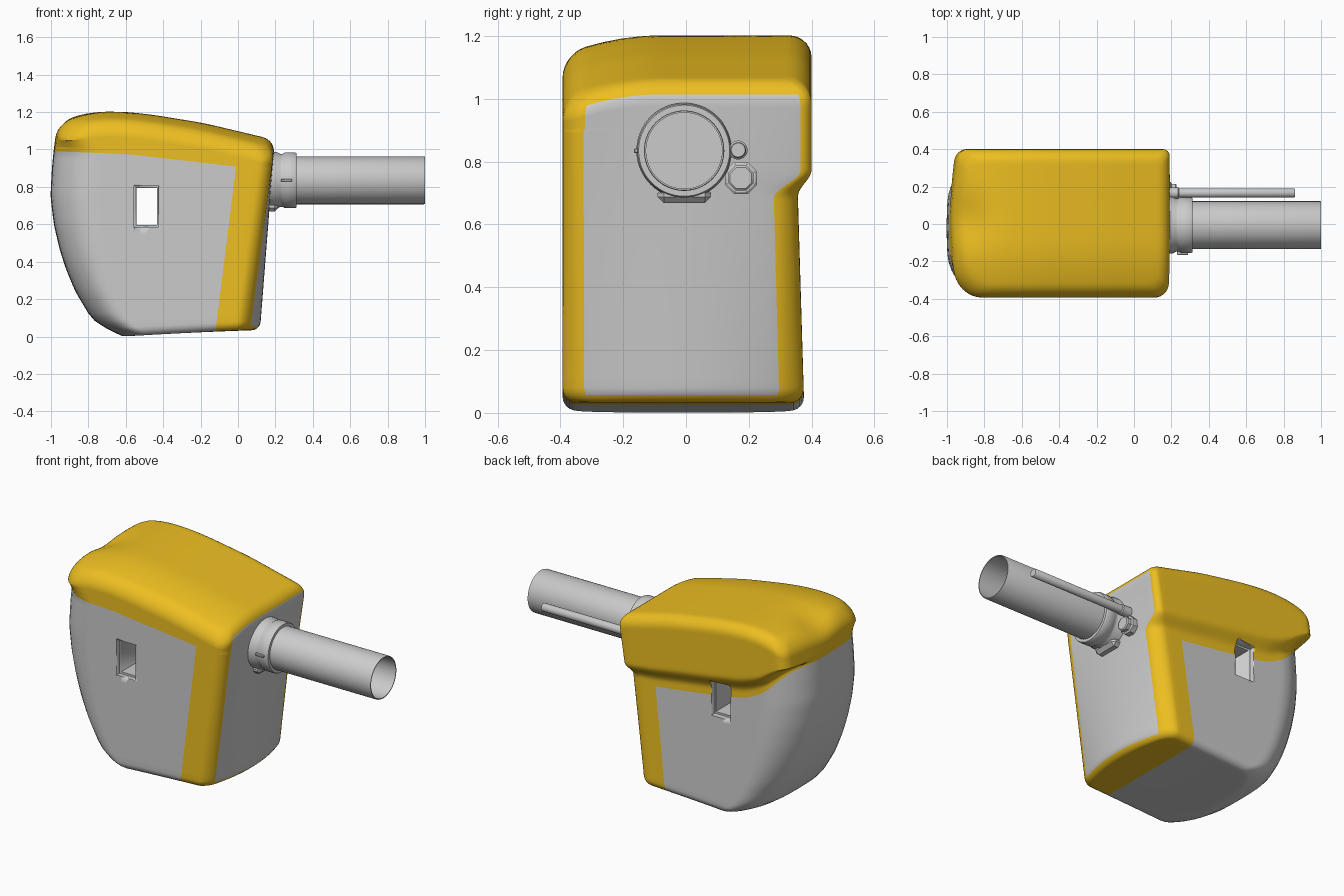
import bpy, bmesh, math
from mathutils import Vector, Matrix

if "Cube" in bpy.data.objects:
    bpy.data.objects.remove(bpy.data.objects["Cube"])


def lerp(a, b, t):
    return a + (b - a) * t


def smooth(a, b, v):
    t = min(1, max(0, (v - a) / (b - a)))
    return t * t * (3 - 2 * t)


def curve(pts, v, h=0.05):
    """Softened piecewise-linear lookup."""
    def lin(u):
        if u <= pts[0][0]:
            return pts[0][1]
        for (a, p), (b, q) in zip(pts, pts[1:]):
            if u <= b:
                return lerp(p, q, (u - a) / (b - a))
        return pts[-1][1]
    return sum(lin(v + h * k / 3) for k in range(-3, 4)) / 7


def finish(name, bm, angle=35, mats=()):
    bmesh.ops.recalc_face_normals(bm, faces=bm.faces)
    me = bpy.data.meshes.new(name)
    bm.to_mesh(me)
    bm.free()
    ob = bpy.data.objects.new(name, me)
    bpy.context.collection.objects.link(ob)
    for m in mats:
        me.materials.append(m)
    for o in bpy.context.selected_objects:
        o.select_set(False)
    ob.select_set(True)
    bpy.context.view_layer.objects.active = ob
    bpy.ops.object.shade_smooth_by_angle(angle=math.radians(angle))
    return ob


def box(name, lo, hi, bevel=0):
    bm = bmesh.new()
    lo, hi = Vector(lo), Vector(hi)
    bmesh.ops.create_cube(bm, size=1, matrix=Matrix.Translation((lo + hi) / 2) @ Matrix.Diagonal((*(hi - lo), 1)))
    if bevel:
        bmesh.ops.bevel(bm, geom=bm.edges[:], offset=bevel, segments=1, affect='EDGES')
    return finish(name, bm)


def lathe(name, profile, y, z, n=64, phase=0.0):
    """Turned part along the x axis from (x, radius) pairs."""
    bm = bmesh.new()
    rows = [[bm.verts.new((x, y + r * math.cos(2 * math.pi * i / n + phase),
                           z + r * math.sin(2 * math.pi * i / n + phase)))
             for i in range(n)] for x, r in profile]
    for a, b in zip(rows, rows[1:]):
        for i in range(n):
            bm.faces.new((a[i], a[(i + 1) % n], b[(i + 1) % n], b[i]))
    bm.faces.new(rows[0])
    bm.faces.new(rows[-1])
    return finish(name, bm)


# --- Body outlines -------------------------------------------------------
LEFT = [(0, -.62), (.02, -.66), (.045, -.71), (.09, -.78), (.24, -.87), (.36, -.92), (.47, -.955),
        (.6, -.985), (.75, -1.003), (.9, -.995), (1.0, -.985), (1.15, -.965)]
TOP = [(-1, 1.145), (-.9, 1.185), (-.77, 1.203), (-.62, 1.2), (-.47, 1.183), (-.2, 1.14), (.2, 1.05)]
BACK_LINE = [(-1, .99), (-.92, .94), (-.8, .82), (-.65, .75), (-.4, .71), (0, .66), (.2, .65)]
NC, MX, MY = 8, 28, 18      # segments per corner, long side, short side
RT, RB = .07, .045          # top and bottom edge rounding


def ring(lip, up):
    """Rounded rectangle in 0..1 space; lip tightens the back corners."""
    cs = [(1, 0, .07, .07), (1, 1, lerp(.075, .035, lip), lerp(.08, .035, lip)),
          (0, 1, lerp(.22, .06, lip), lerp(.24, .06, lip)), (0, 0, lerp(.22, .14, up), lerp(.24, .15, up))]
    arcs = []
    for k, (cx, cy, rx, ry) in enumerate(cs):
        rx, ry = rx / 1.15, ry / .78
        ox, oy = (1 - rx if cx else rx), (1 - ry if cy else ry)
        arcs.append([(ox + rx * math.cos(a), oy + ry * math.sin(a)) for a in
                     (math.pi / 2 * (k - 1 + i / NC) for i in range(NC + 1))])
    out = []
    for k in range(4):
        out += arcs[k]
        p, q, m = arcs[k][-1], arcs[(k + 1) % 4][0], (MY, MX)[k % 2]
        out += [(lerp(p[0], q[0], i / m), lerp(p[1], q[1], i / m)) for i in range(1, m)]
    return out


def place(fx, fy, part, t, dz, lip):
    x, y = -1 + 1.2 * fx, -.395 + .795 * fy
    low = .035 * fx
    line = lerp(curve([(-1, .99), (-.6, .975), (0, .91), (.2, .885)], x), curve(BACK_LINE, x), smooth(.15, .9, fy))
    high = curve(TOP, x) - .06 * (max(0, -y - .08) / .31) ** 2
    high -= .03 * math.exp(-((x + .93) / .1) ** 2 - ((y - .02) / .13) ** 2)
    z = (lerp(low + RB, line, t) if part == 0 else lerp(line, high - RT, t)) + dz
    side = (2 * fy - 1) ** 2
    xl = curve(LEFT, z, .025) + .03 * side * (1 - fx) ** 3
    xr = .035 + .158 * z + .08 * max(0, 1 - z) * (1 - side) * fx ** 3
    y1 = lerp(.377 - .03 * min(z, .8), .4, lip)
    return lerp(xl, xr, fx), lerp(-.393, y1, fy), z


# Rows: part, t, dz, inset, shrink
rows = [(0, 0, -RB, RB, q) for q in (.05, .2, .4, .6, .8, .92)]
rows += [(0, 0, -RB * math.sin(a), RB * (1 - math.cos(a)), 1) for a in (math.pi / 2 * (1 - i / 6) for i in range(6))]
rows += [(0, i / 24, 0, 0, 1) for i in range(24)]
first_up = len(rows)
rows += [(1, i / 26, 0, 0, 1) for i in range(26)]
top_round = len(rows)
rows += [(1, 1, RT * math.sin(a), RT * (1 - math.cos(a)), 1) for a in (math.pi / 2 * i / 7 for i in range(8))]
rows += [(1, 1, RT, RT, q) for q in (.95, .88, .8, .7, .6, .5, .4, .3, .2, .1, .03)]

# --- Body shell ------------------------------------------------------------
bm = bmesh.new()
loops = []
for part, t, dz, inset, q in rows:
    lip = smooth(.1, .36, t) if part else 0
    up = t if part else 0
    kx, ky = q * (1 - 2 * inset / 1.15), q * (1 - 2 * inset / .78)
    loops.append([bm.verts.new(place(.5 + (fx - .5) * kx, .5 + (fy - .5) * ky, part, t, dz, lip))
                  for fx, fy in ring(lip, up)])
n = len(loops[0])
for r, (a, b) in enumerate(zip(loops, loops[1:])):
    for i in range(n):
        f = bm.faces.new((a[i], a[(i + 1) % n], b[(i + 1) % n], b[i]))
        panel = NC <= i < NC + MY and 10 <= r < top_round + 2
        f.material_index = 2 if panel else int(r >= first_up)
bm.faces.new(loops[0])
bm.faces.new(loops[-1]).material_index = 1

# Clean edge of the coloured strip beside the end panel
co, no = Vector((-.12, 0, .03)), Vector((.88, 0, -.11))
bmesh.ops.bisect_plane(bm, geom=bm.verts[:] + bm.edges[:] + bm.faces[:], plane_co=co, plane_no=no)
for f in bm.faces:
    if f.material_index == 2:
        f.material_index = 0
    elif (f.calc_center_median() - co).dot(no) > 0:
        f.material_index = 1
yellow = bpy.data.materials.new("yellow")
yellow.diffuse_color = (.85, .52, .015, 1)
yellow.use_nodes = True
yellow.node_tree.nodes["Principled BSDF"].inputs["Base Color"].default_value = yellow.diffuse_color
body = finish("body", bm, 40, (None, yellow))

# --- Handle slot through the body --------------------------------------------
for lo, hi in (((-.543, -.8, .597), (-.432, .8, .795)),
               ((-.555, -.8, .585), (-.425, -.365, .805)),
               ((-.555, .325, .585), (-.425, .8, .805))):
    cutter = box("slot_cutter", lo, hi)
    cutter.hide_render = True
    mod = body.modifiers.new("slot", 'BOOLEAN')
    mod.operation, mod.solver, mod.object = 'DIFFERENCE', 'EXACT', cutter
    bpy.context.view_layer.objects.active = body
    while body.modifiers[0] != mod:
        bpy.ops.object.modifier_move_to_index(modifier=mod.name, index=0)
    bpy.ops.object.modifier_apply(modifier=mod.name)
    bpy.data.objects.remove(cutter)

# --- Outlet tube, collar and small fittings ----------------------------------
PY, PZ = -.006, .835
lathe("outlet_tube", [(.14, .128), (.995, .128), (1, .126), (1, .121), (.15, .121)], PY, PZ)
lathe("tube_collar", [(.12, .152), (.205, .152), (.225, .142), (.24, .142), (.25, .149), (.305, .149),
                      (.312, .145), (.312, .125)], PY, PZ)
box("collar_rib", (.23, -.166, .828), (.29, -.14, .842), .003)
box("collar_foot", (.12, -.09, .668), (.215, .08, .72), .02)
lathe("side_rod", [(.14, .03), (.235, .03), (.24, .025), (.855, .025), (.86, .022)], .166, .837, 32)
lathe("knob_base", [(.14, .055), (.195, .055), (.2, .048)], .175, .748, 8, math.pi / 8)
lathe("knob", [(.18, .043), (.222, .043), (.228, .037)], .175, .748, 8, math.pi / 8)
